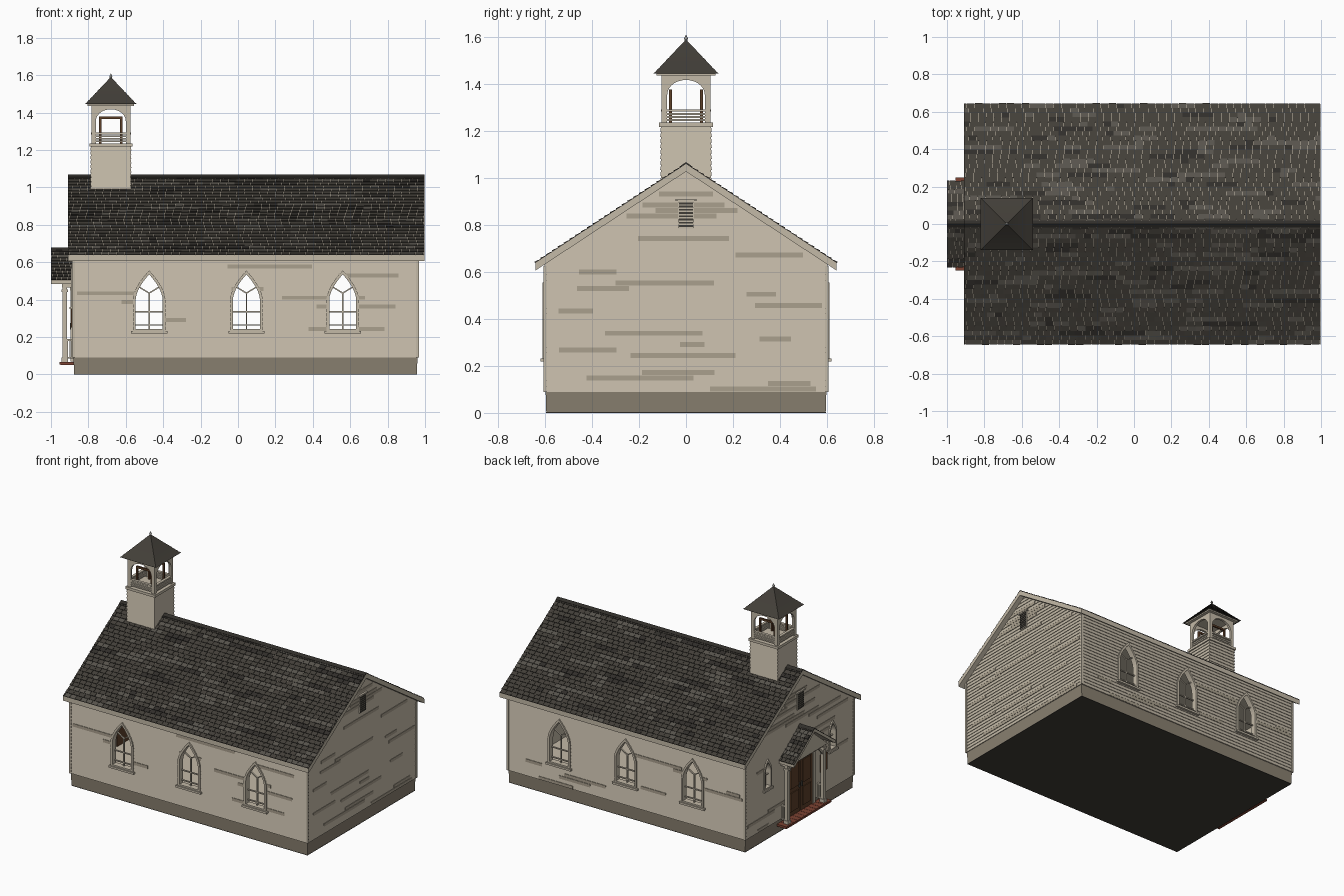
import bpy, bmesh, math, random
from mathutils import Matrix, Vector

if "Cube" in bpy.data.objects:
    bpy.data.objects.remove(bpy.data.objects["Cube"])
random.seed(4)

def material(name, c):
    m = bpy.data.materials.new(name)
    m.diffuse_color = (*c, 1)
    m.use_nodes = True
    m.node_tree.nodes["Principled BSDF"].inputs["Base Color"].default_value = m.diffuse_color
    return m

PAINT = material("cream_paint", (.55, .49, .39))
WORN = material("worn_paint", (.40, .35, .27))
STONE = material("stone", (.25, .216, .162))
DARK = material("dark_underside", (.05, .046, .037))
ROOF = material("shingle", (.055, .049, .04))
ROOF2 = material("shingle_light", (.095, .087, .073))
ROOF3 = material("shingle_dark", (.03, .027, .023))
WOOD = material("brown_wood", (.11, .05, .022))
BRICK = material("brick", (.2, .055, .032))
METAL = material("metal", (.3, .3, .28))
I = Matrix.Identity(4)

def finish(name, bm, *mats):
    bmesh.ops.recalc_face_normals(bm, faces=bm.faces)
    me = bpy.data.meshes.new(name)
    bm.to_mesh(me)
    bm.free()
    for m in mats:
        me.materials.append(m)
    ob = bpy.data.objects.new(name, me)
    bpy.context.collection.objects.link(ob)
    return ob

def hexa(bm, pts, mi=0):
    v = [bm.verts.new(p) for p in pts]
    for q in ((0, 1, 2, 3), (4, 5, 6, 7), (0, 1, 5, 4), (1, 2, 6, 5), (2, 3, 7, 6), (3, 0, 4, 7)):
        bm.faces.new([v[i] for i in q]).material_index = mi

def box(bm, x0, x1, y0, y1, z0, z1, M=I):
    hexa(bm, [M @ Vector((x, y, z)) for z in (z0, z1)
              for x, y in ((x0, y0), (x1, y0), (x1, y1), (x0, y1))])

def prism(bm, pts, d0, d1, M=I):
    a, b = ([bm.verts.new(M @ Vector((u, d, z))) for u, z in pts] for d in (d0, d1))
    bm.faces.new(a)
    bm.faces.new(b)
    for i in range(len(a)):
        j = (i + 1) % len(a)
        bm.faces.new((a[i], a[j], b[j], b[i]))

def frame(bm, outer, inner, d0, d1, M=I):
    n = len(outer)
    L = [[bm.verts.new(M @ Vector((u, d, z))) for u, z in p]
         for p, d in ((outer, d0), (outer, d1), (inner, d1), (inner, d0))]
    for k in range(4):
        for i in range(n):
            j = (i + 1) % n
            bm.faces.new((L[k][i], L[k][j], L[k-3][j], L[k-3][i]))

def bar(bm, a, b, w, d0, d1, M=I):
    a, b = Vector(a), Vector(b)
    n = Vector((a.y - b.y, b.x - a.x)).normalized() * w / 2
    prism(bm, [a + n, b + n, b - n, a - n], d0, d1, M)

def loft(bm, rings):
    vs = [[bm.verts.new(p) for p in ((a, -h, z), (b, -h, z), (b, h, z), (a, h, z))] for a, b, h, z in rings]
    for r, s in zip(vs, vs[1:]):
        for i in range(4):
            j = (i + 1) % 4
            bm.faces.new((r[i], r[j], s[j], s[i]))
    bm.faces.new(vs[0])
    bm.faces.new(vs[-1])

def side(ox, oy, cx=0.0, cy=0.0):
    """Wall frame: local x along the wall, local y outward."""
    return Matrix(((-oy, ox, 0, cx), (ox, oy, 0, cy), (0, 0, 1, 0), (0, 0, 0, 1)))

def lancet(w, z0, zs, z1, n=8):
    arc = [(w * (1 - t ** 1.7), zs + (z1 - zs) * t) for t in (i / n for i in range(n + 1))]
    return [(-w, z0), (w, z0)] + arc + [(-u, z) for u, z in arc[-2::-1]]

FRONT, BACK = side(0, -1, 0, -.6), side(0, 1, 0, .6)
WEST, EAST = side(-1, 0, -.88), side(1, 0, .96)
WIN_X, PITCH, SLOPE = (-.475, .045, .56), .024, .659

def siding(bm, x0, x1, half, z0, z1, slope_top=None):
    rings, n = [], round((z1 - z0) / PITCH)
    for i in range(n):
        for k, o in ((0, .005), (1, .001)):
            z = z0 + (z1 - z0) * (i + k) / n
            h = half if slope_top is None else min(half, (slope_top - z) / SLOPE)
            rings.append((x0 - o, x1 + o, h + o, z))
    loft(bm, rings)

# Foundation and floor
bm = bmesh.new(); loft(bm, [(-.876, .956, .595, .002), (-.88, .96, .598, .096)])
finish("foundation", bm, STONE)
bm = bmesh.new(); box(bm, -.877, .957, -.596, .596, 0, .003)
finish("floor_underside", bm, DARK)

# Cutters for the hollow room and window openings
bm = bmesh.new(); box(bm, -.85, .93, -.57, .57, .105, .6)
cavity = finish("room_cutter", bm)
bm = bmesh.new()
for x in WIN_X:
    prism(bm, lancet(.075, .24, .40, .54), -.1, 1.3, side(0, 1, x, -.6) @ Matrix.Scale(1, 4))
for y in (-.36, .36):
    prism(bm, lancet(.032, .37, .48, .55), -.06, .05, side(-1, 0, -.88, y))
openings = finish("window_cutter", bm)

def cut(ob, *cutters):
    for c in cutters:
        m = ob.modifiers.new(c.name, 'BOOLEAN')
        m.operation, m.solver, m.object = 'DIFFERENCE', 'EXACT', c
        c.hide_render = c.hide_viewport = True

# Lap-sided walls with gables
bm = bmesh.new(); siding(bm, -.88, .96, .6, .09, 1.04, 1.043)
cut(finish("lap_siding_walls", bm, PAINT), cavity, openings)

# Weathered boards scattered over the siding
bm = bmesh.new()
for M, a, b in ((FRONT, -.86, .94), (BACK, -.94, .86), (WEST, -.58, .58), (EAST, -.58, .58)):
    for i in range(36):
        z = .09 + i * PITCH * .99
        if random.random() < .5 or (M in (FRONT, BACK) and z > .58):
            continue
        h = min(1, (1.0 - z) / SLOPE / .6) if a == -.58 else 1
        c, l = random.uniform(a, b) * h, random.uniform(.05, .25)
        box(bm, max(a * h, c - l), min(b * h, c + l), -.004, .0058, z + .001, z + .022, M)
cut(finish("weathered_boards", bm, WORN), openings)

# Corner boards
bm = bmesh.new()
for x in (-.88, .96):
    for y in (-.6, .6):
        box(bm, x - .0075, x + .0075, y - .0075, y + .0075, .09, .625)
finish("corner_boards", bm, PAINT)

# Windows: frames, sills and glazing bars
bm = bmesh.new()
for M0 in (FRONT, BACK):
    for x in WIN_X:
        M = M0 @ Matrix.Translation((x if M0 is FRONT else -x, 0, 0))
        frame(bm, lancet(.087, .23, .40, .556), lancet(.072, .242, .40, .535), -.03, .012, M)
        box(bm, -.097, .097, -.005, .02, .218, .232, M)
        for a, b in (((0, .24), (0, .435)), ((0, .435), (.066, .475)), ((0, .435), (-.066, .475)),
                     ((-.074, .335), (.074, .335)), ((-.074, .265), (.074, .265))):
            bar(bm, a, b, .007, -.02, -.01, M)
for y in (-.36, .36):
    M = side(-1, 0, -.88, y)
    frame(bm, lancet(.042, .36, .48, .568), lancet(.03, .371, .48, .546), -.03, .012, M)
    box(bm, -.05, .05, -.005, .02, .35, .362, M)
    bar(bm, (0, .37), (0, .545), .006, -.02, -.01, M)
    bar(bm, (-.03, .45), (.03, .45), .006, -.02, -.01, M)
finish("window_frames", bm, PAINT)

# Gable vents
bm, bs = bmesh.new(), bmesh.new()
for M in (WEST, EAST):
    box(bm, -.034, .034, -.005, .01, .786, .902, M)
    box(bm, -.045, .045, -.005, .016, .902, .912, M)
    for i in range(8):
        box(bs, -.03, .03, .005, .014, .792 + i * .0138, .8 + i * .0138, M)
finish("vent_frames", bm, PAINT)
finish("vent_slats", bs, DARK)

# Gabled roofs: painted deck with rake and fascia, shingle courses, ridge cap
def gable_roof(name, x0, x1, half, ze, zr, thick, courses, width):
    bm = bmesh.new()
    prism(bm, [(-half, ze - thick), (-half, ze), (0, zr), (half, ze), (half, ze - thick), (0, zr - thick)],
          -x1, -x0, side(-1, 0))
    finish(name + "_deck", bm, PAINT)
    bm = bmesh.new()
    for s in (-1, 1):
        e, r = Vector((0, s * half, ze)), Vector((0, 0, zr))
        nrm = Vector((0, s * (zr - ze), half)).normalized()
        for i in range(courses):
            x, mi = x0 - random.random() * width, 0
            while x < x1:
                if random.random() < .4:
                    mi = random.choices((0, 1, 2), (8, 1.6, 1))[0]
                a, b = max(x, x0), min(x + width - .002, x1)
                x += width
                if b - a < .003:
                    continue
                lift = random.uniform(.005, .007)
                hexa(bm, [Vector((px, 0, 0)) + e.lerp(r, (i + k) / courses) + nrm * h
                          for bot in (1, 0) for px, k, h in
                          ((a, 0, 0 if bot else lift), (b, 0, 0 if bot else lift),
                           (b, 1, 0 if bot else .002), (a, 1, 0 if bot else .002))], mi)
    finish(name + "_shingles", bm, ROOF, ROOF2, ROOF3)
    bm, w = bmesh.new(), .02
    d = w * (zr - ze) / half
    prism(bm, [(-w, zr - d), (-w, zr - d + .008), (0, zr + .008), (w, zr - d + .008), (w, zr - d), (0, zr)],
          -x1, -x0, side(-1, 0))
    finish(name + "_ridge_cap", bm, ROOF3)

gable_roof("main_roof", -.908, .998, .642, .638, 1.06, .032, 26, .042)
gable_roof("porch_roof", -1.0, -.878, .228, .505, .672, .02, 10, .03)

# Porch: posts, beams, pediment, brackets and balustrades
bm = bmesh.new()
prism(bm, [(-.2, .485), (.2, .485), (0, .65)], .07, .082, WEST)
box(bm, -.215, .215, .035, .06, .465, .492, WEST)
for s in (-1, 1):
    u = s * .2
    box(bm, u - .012, u + .012, 0, .06, .465, .492, WEST)
    box(bm, u - .012, u + .012, .034, .058, .065, .47, WEST)
    box(bm, u - .017, u + .017, .029, .063, .065, .09, WEST)
    box(bm, u - .017, u + .017, .029, .063, .44, .455, WEST)
    bar(bm, (u, .40), (u - s * .06, .47), .012, .04, .052, WEST)
    for z in (.085, .18):
        box(bm, u - .007, u + .007, 0, .04, z, z + .009, WEST)
    for k in range(3):
        box(bm, u - .004, u + .004, .006 + k * .011, .011 + k * .011, .09, .185, WEST)
finish("porch_frame", bm, PAINT)

# Brick porch step
bm = bmesh.new()
box(bm, -.245, .245, -.005, .07, .05, .063, WEST)
for i in range(12):
    u = -.25 + i * .5 / 12
    box(bm, u + .001, u + .0405, 0, .075, .052, .067, WEST)
finish("brick_step", bm, BRICK)

# Double door with panels, casing, handles, notice board
bm, bt, bh = bmesh.new(), bmesh.new(), bmesh.new()
for s in (-1, 1):
    box(bm, s * .0675 - .066, s * .0675 + .066, -.035, .008, .07, .45, WEST)
    for z0, z1 in ((.1, .23), (.26, .42)):
        box(bm, s * .0675 - .045, s * .0675 + .045, 0, .013, z0, z1, WEST)
    box(bt, s * .145 - .011, s * .145 + .011, -.005, .015, .07, .47, WEST)
    box(bh, s * .014 - .004, s * .014 + .004, .005, .018, .24, .275, WEST)
box(bt, -.16, .16, -.005, .018, .45, .47, WEST)
box(bm, .225, .295, 0, .012, .25, .37, WEST)
finish("double_door", bm, WOOD)
finish("door_casing", bt, PAINT)
finish("door_handles", bh, DARK)

# Bell tower base and belfry
TX = -.68
bm = bmesh.new(); siding(bm, TX - .105, TX + .105, .105, .94, 1.222)
finish("tower_base", bm, PAINT)
bm = bmesh.new()
box(bm, TX - .115, TX + .115, -.115, .115, 1.218, 1.236)
box(bm, TX - .125, TX + .125, -.125, .125, 1.436, 1.447)
arch = [(.08 * math.cos(t), 1.355 + .063 * math.sin(t)) for t in (math.pi * i / 14 for i in range(15))]
for ox, oy in ((1, 0), (-1, 0), (0, 1), (0, -1)):
    M = side(ox, oy, TX + ox * .104, oy * .104)
    prism(bm, [(-.104, 1.235), (-.104, 1.44), (.104, 1.44), (.104, 1.235), (.08, 1.235)] + arch
          + [(-.08, 1.235)], -.016, 0, M)
    for z in (1.243, 1.256, 1.269):
        box(bm, -.081, .081, -.011, -.004, z, z + .009, M)
    box(bm, -.081, .081, -.016, .003, 1.283, 1.293, M)
finish("belfry", bm, PAINT)

# Wooden bell frame
bm = bmesh.new()
for y in (-.066, .066):
    box(bm, TX - .062, TX + .062, y - .006, y + .006, 1.365, 1.378)
    for x in (-.056, .056):
        box(bm, TX + x - .006, TX + x + .006, y - .006, y + .006, 1.236, 1.37)
finish("bell_frame", bm, WOOD)

# Stepped shingle spire and finial
bm, rings, n = bmesh.new(), [], 10
for i in range(n):
    for k, o in ((0, .004), (1, 0)):
        t = (i + k) / n
        h = .133 * (1 - t) + .003 + o * (1 - t)
        rings.append((TX - h, TX + h, h, 1.445 + .142 * t))
loft(bm, rings)
finish("spire_roof", bm, ROOF)
bm = bmesh.new()
for r0, r1, z, d in ((.006, .006, 1.587, .014), (.009, .001, 1.601, .016)):
    bmesh.ops.create_cone(bm, segments=10, cap_ends=True, radius1=r0, radius2=r1, depth=d,
                          matrix=Matrix.Translation((TX, 0, z)))
finish("finial", bm, METAL)
